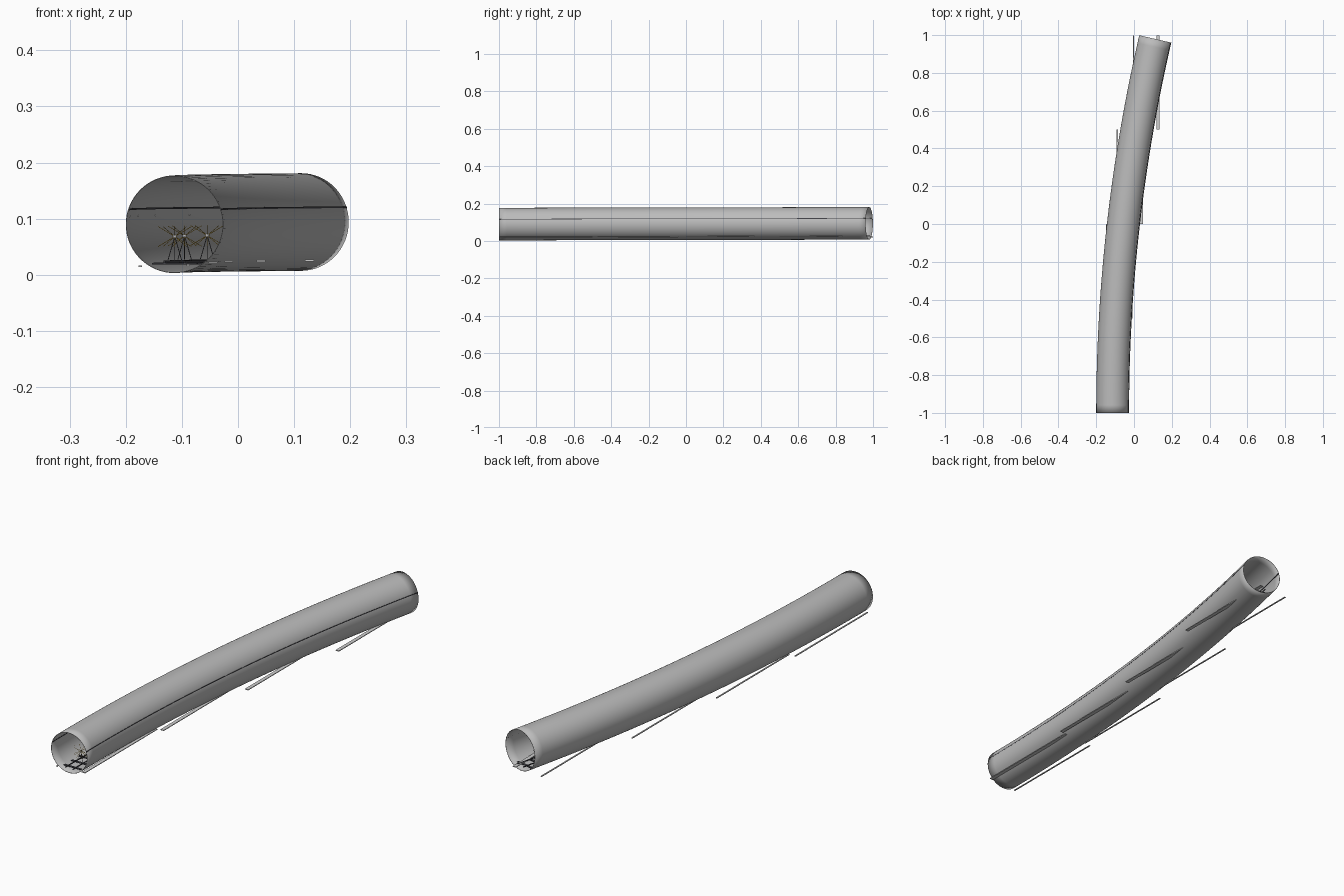
import bpy, bmesh, math
from mathutils import Vector

cube = bpy.data.objects.get("Cube")
if cube:
    bpy.data.objects.remove(cube, do_unlink=True)

START = Vector((-0.113, -1.0, 0.09))   # centre of the front opening
BEND, RADIUS, RISE = math.radians(13), 8.8, 0.004
BORE = 0.087


def material(name, r, g, b):
    m = bpy.data.materials.new(name)
    m.use_nodes = True
    m.diffuse_color = (r, g, b, 1)
    m.node_tree.nodes["Principled BSDF"].inputs["Base Color"].default_value = (r, g, b, 1)
    return m


CONCRETE = material("concrete grey", 0.5, 0.5, 0.5)
PALE = material("pale grey", 0.62, 0.62, 0.62)
DARK = material("dark steel", 0.06, 0.06, 0.07)
GOLD = material("amber", 0.6, 0.36, 0.03)
WHITE = material("white", 0.9, 0.9, 0.9)


def at(t, side=0, up=0):
    """Point on the bent axis at fraction t, shifted sideways and up."""
    a = BEND * t
    return START + Vector((RADIUS * (1 - math.cos(a)) + side * math.cos(a),
                           RADIUS * math.sin(a) - side * math.sin(a),
                           RISE * t + up))


def t_at(y):
    return math.asin((y + 1) / RADIUS) / BEND


def finish(name, bm, mat):
    bmesh.ops.recalc_face_normals(bm, faces=bm.faces)
    mesh = bpy.data.meshes.new(name)
    bm.to_mesh(mesh)
    bm.free()
    mesh.materials.append(mat)
    ob = bpy.data.objects.new(name, mesh)
    bpy.context.collection.objects.link(ob)
    return ob


def sweep(name, profile, mat, steps=48, cap=True):
    """Carry a closed side/up profile along the bent axis."""
    bm = bmesh.new()
    rings = [[bm.verts.new(at(i / steps, s, u)) for s, u in profile]
             for i in range(steps + 1)]
    n = len(profile)
    for a, b in zip(rings, rings[1:]):
        for k in range(n):
            bm.faces.new((a[k], a[(k + 1) % n], b[(k + 1) % n], b[k]))
    if cap:
        bm.faces.new(rings[0])
        bm.faces.new(rings[-1])
    return finish(name, bm, mat)


def rect(s, u, w, h):
    return [(s - w / 2, u - h / 2), (s + w / 2, u - h / 2),
            (s + w / 2, u + h / 2), (s - w / 2, u + h / 2)]


def add_box(bm, centre, size, turn=0):
    made = bmesh.ops.create_cube(bm, size=1)["verts"]
    bmesh.ops.scale(bm, vec=size, verts=made)
    c, s = math.cos(turn), math.sin(turn)
    for v in made:
        x, y, z = v.co
        v.co = Vector((x * c + y * s, y * c - x * s, z)) + centre


def add_rod(bm, a, b, r):
    made = bmesh.ops.create_cone(bm, segments=6, radius1=r, radius2=r,
                                 depth=(b - a).length, cap_ends=True)["verts"]
    rot = (b - a).to_track_quat('Z', 'Y')
    for v in made:
        v.co = rot @ v.co + (a + b) / 2


# Tunnel lining
circle = [(BORE * math.cos(k * math.tau / 64), BORE * math.sin(k * math.tau / 64))
          for k in range(64)]
lining = sweep("tunnel_lining", circle, CONCRETE, cap=False)
wall = lining.modifiers.new("wall", 'SOLIDIFY')
wall.thickness = 0.0015
wall.offset = -1
bpy.context.view_layer.objects.active = lining
lining.select_set(True)
bpy.ops.object.shade_smooth_by_angle()

# Cables along both walls
sweep("left_cable", rect(0.0826, 0.0265, 0.002, 0.003), DARK, 20)
sweep("right_cable", rect(-0.0805, 0.0265, 0.002, 0.003), DARK, 20)

# Track: rails and sleepers
for label, side in (("left", 1), ("right", -1)):
    sweep(label + "_rail", rect(side * 0.018, -0.067, 0.003, 0.004), DARK)
bm = bmesh.new()
for i in range(40):
    t = (i + 0.5) / 40
    add_box(bm, at(t, 0, -0.0705), (0.08, 0.01, 0.003), BEND * t)
finish("sleepers", bm, DARK)

# Straight walkways, drain pipes and ceiling lamps, one set per section
walkway, drain, lamps = bmesh.new(), bmesh.new(), bmesh.new()
for i in range(4):
    middle = -0.75 + i * 0.5
    c = at(t_at(middle))
    c.y = middle
    add_box(walkway, c + Vector((0.0645, 0, -0.068)), (0.016, 0.498, 0.003))
    add_box(drain, c + Vector((-0.065, 0, -0.0755)), (0.006, 0.498, 0.003))
    add_box(lamps, at(t_at(middle), 0, 0.0755), (0.02, 0.06, 0.002), BEND * t_at(middle))
finish("walkways", walkway, PALE)
finish("drains", drain, PALE)
finish("ceiling_lamps", lamps, PALE)

# Measuring stations: tripod, head and radiating beams
legs, heads, beams = bmesh.new(), bmesh.new(), bmesh.new()
for y in (-0.92, -0.44, 0.01, 0.5):
    head = at(t_at(y), 0, -0.022)
    for k in range(3):
        a = math.radians(90 + 120 * k)
        foot = head + Vector((0.014 * math.cos(a), 0.014 * math.sin(a), -0.042))
        add_rod(legs, head, foot, 0.0008)
    ball = bmesh.ops.create_icosphere(heads, subdivisions=2, radius=0.004)["verts"]
    bmesh.ops.translate(heads, vec=head, verts=ball)
    for k in range(8):
        a = math.tau * k / 8
        for lift in (-0.018, 0.018):
            tip = head + Vector((0.03 * math.cos(a), 0.03 * math.sin(a), lift))
            add_rod(beams, head, tip, 0.0005)
# Wall targets
for y in (-0.85, -0.47, -0.1, 0.37):
    ball = bmesh.ops.create_icosphere(heads, subdivisions=1, radius=0.002)["verts"]
    bmesh.ops.translate(heads, vec=at(t_at(y), -0.081, 0.014), verts=ball)
finish("tripods", legs, DARK)
finish("station_heads_and_targets", heads, WHITE)
finish("beams", beams, GOLD)
